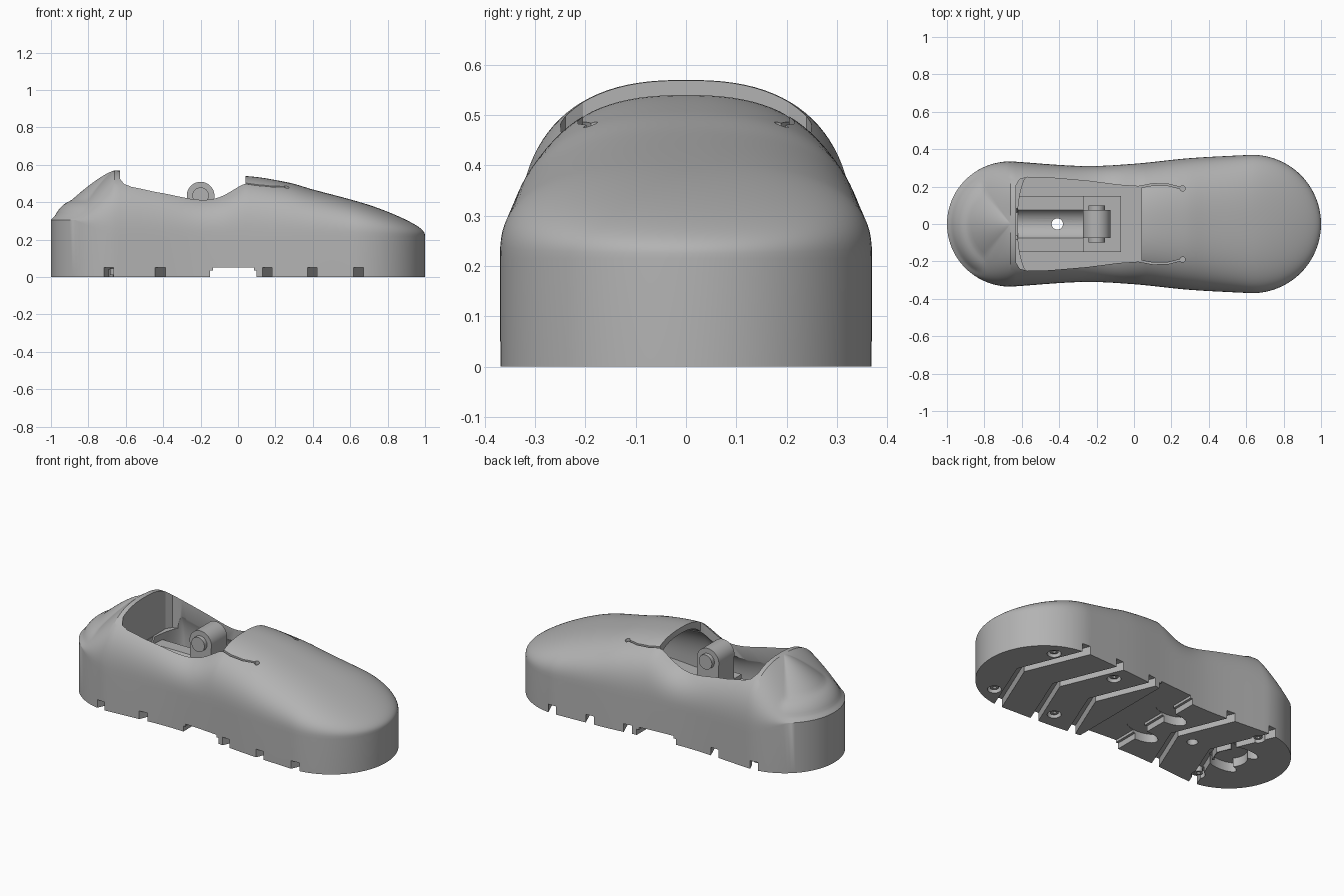
import bpy, bmesh, math
from mathutils import Vector, Matrix

cube = bpy.data.objects.get("Cube")
if cube:
    bpy.data.objects.remove(cube)

grey = bpy.data.materials.new("plain grey")
grey.use_nodes = True
grey.diffuse_color = (0.45, 0.45, 0.45, 1)
grey.node_tree.nodes["Principled BSDF"].inputs["Base Color"].default_value = grey.diffuse_color


def interp(pts, x):
    """Smooth curve through (x, value) points."""
    if x <= pts[0][0]:
        return pts[0][1]
    if x >= pts[-1][0]:
        return pts[-1][1]
    n = len(pts)
    def slope(k):
        a, b = pts[max(k - 1, 0)], pts[min(k + 1, n - 1)]
        return (b[1] - a[1]) / (b[0] - a[0])
    i = max(k for k in range(n - 1) if pts[k][0] <= x)
    (xa, va), (xb, vb) = pts[i], pts[i + 1]
    d = xb - xa
    t = (x - xa) / d
    return ((2*t**3 - 3*t**2 + 1) * va + (t**3 - 2*t**2 + t) * d * slope(i)
            + (3*t**2 - 2*t**3) * vb + (t**3 - t**2) * d * slope(i + 1))


HALF_WIDTH = [(-.66, .335), (-.27, .31), (0, .322), (.3, .352), (.63, .37)]
RIDGE = [(-.64, .57), (-.56, .56), (-.4, .52), (-.2, .46), (-.1, .465), (0, .52),
         (.04, .54), (.27, .505), (.4, .468), (.6, .415), (.8, .357), (1, .298)]
BASE = .215


def finish(name, bm):
    bmesh.ops.recalc_face_normals(bm, faces=bm.faces)
    me = bpy.data.meshes.new(name)
    bm.to_mesh(me)
    bm.free()
    ob = bpy.data.objects.new(name, me)
    bpy.context.collection.objects.link(ob)
    me.materials.append(grey)
    return ob


def dome(name, heel_x, heel_r, toe_r, inset, drop, bottom, heel_tier):
    """Vertical wall below a domed top, lofted from the outline to a spine."""
    toe_x = .63
    half = []
    for k in range(25):
        a = math.pi * (1 - k / 48)
        half.append((heel_x + heel_r * math.cos(a), (interp(HALF_WIDTH, heel_x) - inset) * math.sin(a),
                     heel_x, -math.cos(a)))
    for k in range(1, 48):
        x = heel_x + (toe_x - heel_x) * k / 48
        half.append((x, interp(HALF_WIDTH, x) - inset, x, 0))
    for k in range(25):
        a = math.pi / 2 * (1 - k / 24)
        half.append((toe_x + toe_r * math.cos(a), (interp(HALF_WIDTH, toe_x) - inset) * math.sin(a), toe_x, 0))
    loop = half + [(x, -y, s, h) for x, y, s, h in half[-2:0:-1]]

    def height(x, s, h):
        f = max(0, 1 - s**2.5) ** .37
        z = BASE + (interp(RIDGE, x) - BASE) * f
        if heel_tier and h > 0:
            body = .57 - .15 * (s / .647) ** 1.3
            z = max(z + (body - z) * min(1, h * 1.6), BASE + .21 * max(0, 1 - s**5) ** .5)
        return z - drop

    bm = bmesh.new()
    rings = [[bm.verts.new((x, y, bottom)) for x, y, _, _ in loop]]
    steps = 26
    for j in range(steps + 1):
        s = 1 - (j / steps) ** 2
        ring = []
        for x, y, sx, h in loop:
            px = sx + (x - sx) * s
            ring.append(bm.verts.new((px, y * s, height(px, s, h))))
        rings.append(ring)
    n = len(loop)
    for a, b in zip(rings, rings[1:]):
        for i in range(n):
            bm.faces.new((a[i], a[(i + 1) % n], b[(i + 1) % n], b[i]))
    bm.faces.new(rings[0])
    bmesh.ops.remove_doubles(bm, verts=bm.verts, dist=1e-5)
    return finish(name, bm)


def prism(bm, pts, z0, z1):
    low = [bm.verts.new((x, y, z0)) for x, y in pts]
    high = [bm.verts.new((x, y, z1)) for x, y in pts]
    n = len(pts)
    bm.faces.new(low[::-1])
    bm.faces.new(high)
    for i in range(n):
        bm.faces.new((low[i], low[(i + 1) % n], high[(i + 1) % n], high[i]))


def strip(bm, path, width, z0, z1):
    """Extruded band of constant width along a flat path."""
    left, right = [], []
    for i, p in enumerate(path):
        a, b = Vector(path[max(i - 1, 0)]), Vector(path[min(i + 1, len(path) - 1)])
        d = (b - a).normalized() * width / 2
        left.append((p[0] - d.y, p[1] + d.x))
        right.append((p[0] + d.y, p[1] - d.x))
    prism(bm, left + right[::-1], z0, z1)


def disc(bm, x, y, rx, ry, z0, z1, n=24):
    prism(bm, [(x + rx * math.cos(2 * math.pi * k / n), y + ry * math.sin(2 * math.pi * k / n))
               for k in range(n)], z0, z1)


def box(bm, lo, hi):
    prism(bm, [(lo[0], lo[1]), (hi[0], lo[1]), (hi[0], hi[1]), (lo[0], hi[1])], lo[2], hi[2])


def rod(bm, centre, r, length, axis, n=40):
    rot = Matrix.Rotation(math.pi / 2, 4, 'X' if axis == 'Y' else 'Y')
    bmesh.ops.create_cone(bm, cap_ends=True, segments=n, radius1=r, radius2=r, depth=length,
                          matrix=Matrix.Translation(centre) @ rot)


def cut(ob, cutter):
    mod = ob.modifiers.new("cut", 'BOOLEAN')
    mod.operation, mod.solver, mod.object = 'DIFFERENCE', 'EXACT', cutter
    cutter.hide_render = True
    bpy.context.view_layer.objects.active = ob
    bpy.ops.object.modifier_apply(modifier=mod.name)
    bpy.data.objects.remove(cutter)


def cut_with(ob, *calls):
    bm = bmesh.new()
    for func, *args in calls:
        func(bm, *args)
    cut(ob, finish("cutter", bm))


# Shell with hollow inside
shell = dome("shoe_shell", -.66, .34, .37, 0, 0, 0, True)
cut(shell, dome("cavity", -.55, .075, .31, .05, .035, .17, False))

# Foot opening with rounded heel corners
side = [(.04, .2), (-.08, .208), (-.25, .23), (-.45, .247), (-.57, .25), (-.61, .24), (-.632, .205)]
cut_with(shell, (prism, side + [(x, -y) for x, y in side[::-1]], .3, .8))

# Relief slits beside the tongue, with round ends
for m in (1, -1):
    cut_with(shell, (strip, [(.02, m * .196), (.1, m * .211), (.18, m * .21), (.26, m * .19)], .009, .3, .7))
    cut_with(shell, (disc, .26, m * .19, .014, .014, .3, .7))

# Chevron tread grooves
tread = .05
cut_with(shell, *[(strip, [(x - .03, -.45), (x + .155, 0), (x - .03, .45)], .05, -.1, tread)
                  for x in (-.71, -.44, .14, .39, .64)])

# Arch channel with side lobes
cut_with(shell, (prism, [(-.15, -.5), (.1, -.5), (.1, .5), (-.15, .5)], -.1, .035))
cut_with(shell, (prism, [(-.135, -.5), (.085, -.5), (.085, .5), (-.135, .5)], -.1, tread))
cut_with(shell, *[(disc, -.16, y, .1, .05, -.1, tread + .002) for y in (-.12, .12)])

# Heel pocket with lobes
cut_with(shell, (disc, -.68, 0, .09, .09, -.1, .053))
for y in (-.09, .09):
    cut_with(shell, (disc, -.7, y, .09, .035, -.1, .056))

# Screw recesses and drain hole
screws = [(x, m * .25) for x in (.77, .35, -.66) for m in (1, -1)]
cut_with(shell, *[(disc, x, y, .038, .038, -.1, .04) for x, y in screws])
cut_with(shell, (disc, -.41, 0, .03, .03, -.1, .3))

# Screws
bm = bmesh.new()
for x, y in screws:
    disc(bm, x, y, .024, .024, .012, .045)
screw_heads = finish("sole_screws", bm)
cut_with(screw_heads, *[(disc, x, y, .012, .012, -.1, .03, 6) for x, y in screws])

# Foot bed with a round trough
bm = bmesh.new()
box(bm, (-.63, -.15, .165), (-.07, .15, .26))
bed = finish("foot_bed", bm)
cut_with(bed, (rod, (-.44, 0, .3), .085, .36, 'X'))
cut_with(bed, (disc, -.41, 0, .03, .03, .1, .4))
cut_with(shell, (rod, (-.55, 0, .32), .085, .16, 'X'))

# Hinge block, barrel and pin
bm = bmesh.new()
box(bm, (-.27, -.15, .2), (-.07, .15, .285))
hinge_block = finish("hinge_block", bm)
bm = bmesh.new()
box(bm, (-.272, -.075, .26), (-.128, .075, .435))
rod(bm, (-.2, 0, .435), .074, .15, 'Y')
barrel = finish("hinge_barrel", bm)
bm = bmesh.new()
rod(bm, (-.2, 0, .435), .044, .2, 'Y')
pin = finish("hinge_pin", bm)

bpy.ops.object.select_all(action='DESELECT')
for ob in (shell, bed, barrel, pin, screw_heads, hinge_block):
    ob.select_set(True)
bpy.context.view_layer.objects.active = shell
bpy.ops.object.shade_smooth_by_angle(angle=math.radians(30))
